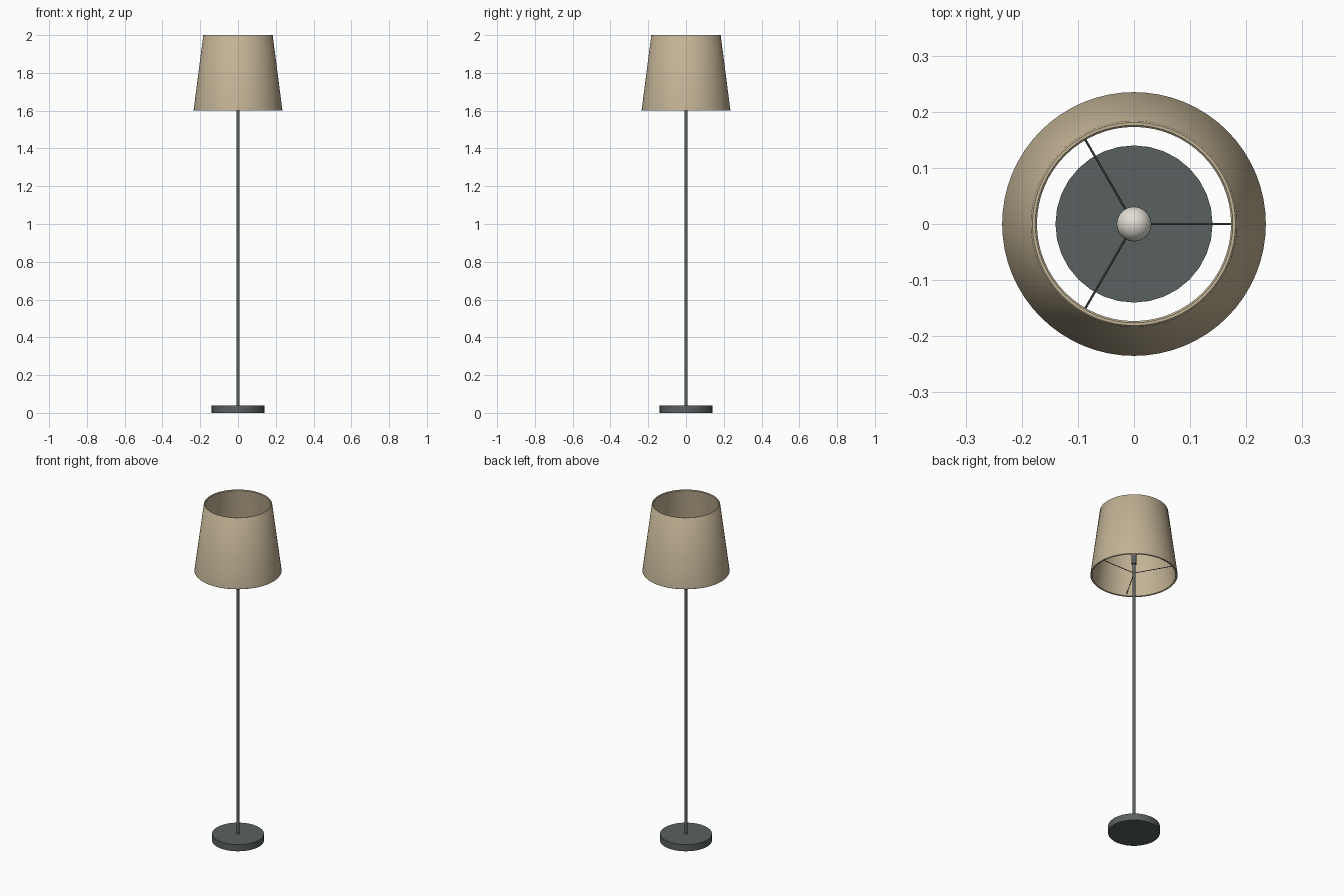
import bpy
import bmesh
from math import cos, sin, pi, radians
from mathutils import Vector

cube = bpy.data.objects.get("Cube")
if cube:
    bpy.data.objects.remove(cube, do_unlink=True)


def material(name, colour, roughness):
    mat = bpy.data.materials.new(name)
    mat.use_nodes = True
    mat.diffuse_color = (*colour, 1)
    bsdf = mat.node_tree.nodes["Principled BSDF"]
    bsdf.inputs["Base Color"].default_value = (*colour, 1)
    bsdf.inputs["Roughness"].default_value = roughness
    return mat


METAL = material("dark grey metal", (0.10, 0.12, 0.115), 0.5)
FABRIC = material("beige fabric", (0.54, 0.45, 0.30), 0.9)
GLASS = material("warm white glass", (0.75, 0.72, 0.65), 0.3)


def lathe(name, profile, mat, sides, closed=False):
    """Spin a (radius, height) profile around the z axis."""
    bm = bmesh.new()
    verts = [bm.verts.new((r, 0, z)) for r, z in profile]
    pairs = list(zip(verts, verts[1:]))
    if closed:
        pairs.append((verts[-1], verts[0]))
    edges = [bm.edges.new(p) for p in pairs]
    bmesh.ops.spin(bm, geom=verts + edges, cent=(0, 0, 0), axis=(0, 0, 1),
                   angle=2 * pi, steps=sides, use_merge=True)
    bmesh.ops.remove_doubles(bm, verts=bm.verts, dist=1e-5)
    bmesh.ops.recalc_face_normals(bm, faces=bm.faces)
    return finish(name, bm, mat)


def rod(name, start, end, radius, mat, sides=8):
    """Straight round rod between two points."""
    start, end = Vector(start), Vector(end)
    axis = end - start
    bm = bmesh.new()
    bmesh.ops.create_cone(bm, cap_ends=True, segments=sides, radius1=radius,
                          radius2=radius, depth=axis.length)
    obj = finish(name, bm, mat)
    obj.rotation_euler = axis.to_track_quat("Z", "Y").to_euler()
    obj.location = (start + end) / 2
    return obj


def finish(name, bm, mat):
    mesh = bpy.data.meshes.new(name)
    bm.to_mesh(mesh)
    bm.free()
    mesh.materials.append(mat)
    obj = bpy.data.objects.new(name, mesh)
    bpy.context.collection.objects.link(obj)
    bpy.ops.object.select_all(action="DESELECT")
    obj.select_set(True)
    bpy.context.view_layer.objects.active = obj
    bpy.ops.object.shade_smooth_by_angle(angle=radians(40))
    return obj


# Round foot and tall pole
lathe("base", [(0, 0), (0.14, 0), (0.14, 0.04), (0, 0.04)], METAL, 32)
rod("pole", (0, 0, 0.04), (0, 0, 1.70), 0.008, METAL, 16)

# Bulb holder and bulb
lathe("bulb_socket", [(0, 1.67), (0.014, 1.67), (0.014, 1.72), (0, 1.72)], METAL, 24)
bulb = [(0.012, 1.715), (0.016, 1.73)]
bulb += [(0.031 * cos(a), 1.77 + 0.031 * sin(a))
         for a in (radians(d) for d in range(-50, 90, 10))]
lathe("bulb", bulb + [(0, 1.801)], GLASS, 32)

# Tapered shade with a thin wall and softened rims
lathe("shade", [(0.225, 1.602), (0.228, 1.60), (0.233, 1.60), (0.235, 1.602),
                (0.184, 1.997), (0.181, 2.0), (0.176, 2.0), (0.173, 1.997)],
      FABRIC, 64, closed=True)

# Three spokes holding the shade to the pole
for i in range(3):
    a = i * 2 * pi / 3
    rod(f"shade_spoke_{i + 1}", (0, 0, 1.615),
        (0.227 * cos(a), 0.227 * sin(a), 1.615), 0.002, METAL)
